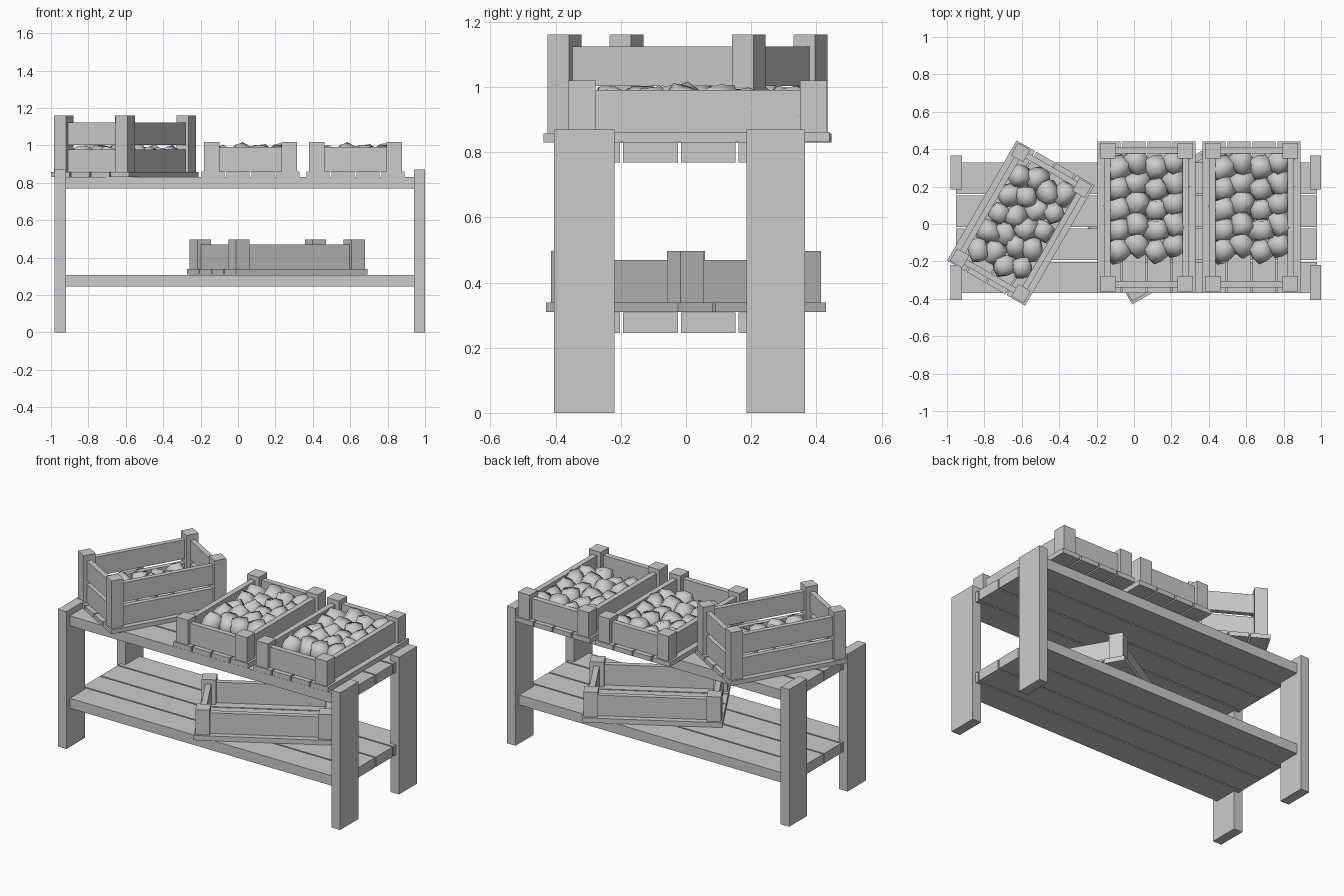
import bpy, bmesh, random
from math import radians
from mathutils import Matrix, Vector, Euler

if "Cube" in bpy.data.objects:
    bpy.data.objects.remove(bpy.data.objects["Cube"])


def finish(bm, name, mat=None):
    if mat:
        bm.transform(mat)
    me = bpy.data.meshes.new(name)
    bm.to_mesh(me)
    bm.free()
    ob = bpy.data.objects.new(name, me)
    bpy.context.collection.objects.link(ob)
    return ob


def box(name, x, y, z, mat=None):
    """Box from (min, max) ranges, optionally placed by a matrix."""
    bm = bmesh.new()
    bmesh.ops.create_cube(bm, size=1)
    for v in bm.verts:
        v.co = [r[0] + (c + 0.5) * (r[1] - r[0]) for c, r in zip(v.co, (x, y, z))]
    return finish(bm, name, mat)


# Table legs
for x in (-0.98, 0.94):
    for y in ((-0.405, -0.22), (0.185, 0.365)):
        box("table_leg", (x, x + 0.06), y, (0, 0.87))

# Two shelves of four planks
for name, z in (("lower_shelf_plank", 0.245), ("upper_shelf_plank", 0.768)):
    for i in range(4):
        y = -0.37 + i * 0.177
        box(name, (-0.952, 0.978), (y, y + 0.168), (z, z + 0.063))

W, L = 0.2625, 0.405      # crate half width and half length
POST, INSET, T = 0.083, 0.014, 0.034


def crate(name, loc, angle, scale, post_top, panels):
    mat = Matrix.Translation(loc) @ Matrix.Rotation(radians(angle), 4, 'Z') @ Matrix.Scale(scale, 4)
    # Floor slats
    for i in range(4):
        x = -W + i * 0.1335
        box(name + "_floor_slat", (x, x + 0.1245), (-L, L), (0, 0.03), mat)
    # Corner posts
    px, py = W - INSET, L - 0.008
    for sx in (-1, 1):
        for sy in (-1, 1):
            box(name + "_corner_post", sorted((sx * px, sx * (px - POST))),
                sorted((sy * py, sy * (py - POST))), (0.03, post_top), mat)
    # Side and end boards, let into the posts
    ix, iy = px - 0.022, py - 0.022
    for z in panels:
        for s in (-1, 1):
            box(name + "_side_board", sorted((s * ix, s * (ix - T))), (-iy, iy), z, mat)
            box(name + "_end_board", (-ix + T, ix - T), sorted((s * iy, s * (iy - T))), z, mat)
    return mat


def pile(name, mat, half_w, y0, y1, zc, seed):
    """Heap of chunky, rounded-cube vegetables."""
    rng = random.Random(seed)
    bm = bmesh.new()
    cols, rows, r = 4, 5, 0.058
    for i in range(cols):
        for j in range(rows):
            part = bmesh.new()
            bmesh.ops.create_cube(part, size=2)
            bmesh.ops.subdivide_edges(part, edges=part.edges[:], cuts=1, use_grid_fill=True)
            rot = Euler([rng.uniform(0, 6.28) for _ in range(3)]).to_matrix()
            x = -half_w + r + (2 * half_w - 2 * r) * i / (cols - 1)
            y = y0 + r + (y1 - y0 - 2 * r) * (j + (0.15 if i % 2 else -0.15)) / (rows - 1)
            c = Vector((x, y, zc + rng.uniform(-0.015, 0.012)))
            for v in part.verts:
                p = v.co.lerp(v.co.normalized() * 1.35, 0.55)
                v.co = rot @ Vector((p.x * 0.06, p.y * 0.05, p.z * 0.05)) + c
                v.co.z = max(v.co.z, 0.031)
            tmp = bpy.data.meshes.new("tmp")
            part.to_mesh(tmp)
            part.free()
            bm.from_mesh(tmp)
            bpy.data.meshes.remove(tmp)
    for f in bm.faces:
        f.smooth = True
    finish(bm, name, mat)


low = [(0.03, 0.16)]
tall = [(0.03, 0.16), (0.188, 0.32)]

# Tall turned crate, two shallow crates, and an empty one below
m = crate("tall_crate", (-0.605, 0.005, 0.83), -30, 0.917, 0.36, tall)
pile("tall_crate_vegetables", m, 0.195, -0.3, 0.31, 0.118, 3)
for name, x in (("middle_crate", 0.067), ("right_crate", 0.628)):
    m = crate(name, (x, 0.036, 0.831), 0, 1, 0.188, low)
    pile(name + "_vegetables", m, 0.21, -0.22, 0.335, 0.098, 7)
crate("empty_crate", (0.21, 0, 0.309), -60, 1, 0.187, low)
